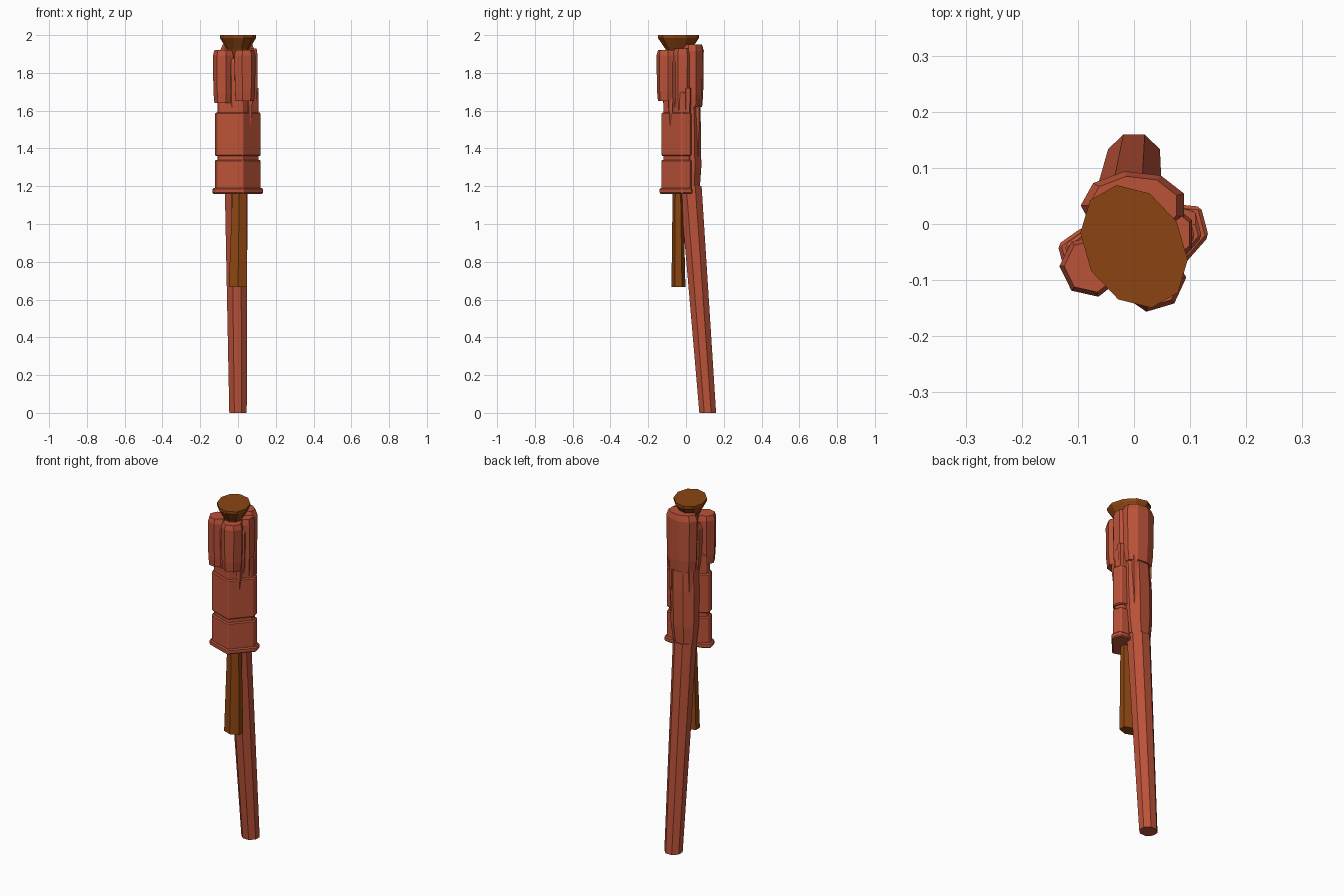
import bpy, bmesh
from math import cos, sin, pi
from mathutils import Matrix, Vector

cube = bpy.data.objects.get("Cube")
if cube:
    bpy.data.objects.remove(cube, do_unlink=True)


def material(name, rgb):
    mat = bpy.data.materials.new(name)
    mat.use_nodes = True
    mat.diffuse_color = (*rgb, 1)
    shader = next(node for node in mat.node_tree.nodes if node.type == 'BSDF_PRINCIPLED')
    shader.inputs["Base Color"].default_value = mat.diffuse_color
    return mat


red_wood = material("red_wood", (0.5, 0.085, 0.04))
brown_wood = material("brown_wood", (0.26, 0.06, 0.006))


def ellipse(sides, width, depth, turn=0.0):
    """Flat outline with the given half width and half depth."""
    angles = [2 * pi * (i + 0.5) / sides for i in range(sides)]
    points = [Vector((width * cos(a), depth * sin(a), 0)) for a in angles]
    return [Matrix.Rotation(turn, 3, 'Z') @ p for p in points]


def loft(name, mat, outline, foot, head, profile):
    """Solid swept from foot to head; profile lists (fraction of the way, scale)."""
    foot, head = Vector(foot), Vector(head)
    bm = bmesh.new()
    loops = []
    for fraction, scale in profile:
        middle = foot.lerp(head, fraction)
        loops.append([bm.verts.new(middle + p * scale) for p in outline])
    for low, high in zip(loops, loops[1:]):
        for i in range(len(outline)):
            bm.faces.new((low[i - 1], low[i], high[i], high[i - 1]))
    bm.faces.new(loops[0])
    bm.faces.new(loops[-1])
    bmesh.ops.recalc_face_normals(bm, faces=bm.faces)
    mesh = bpy.data.meshes.new(name)
    bm.to_mesh(mesh)
    bm.free()
    mesh.materials.append(mat)
    obj = bpy.data.objects.new(name, mesh)
    bpy.context.collection.objects.link(obj)
    return obj


# Long leaning pole and the swollen part of it behind the sleeve
pole_top = (-0.01, 0.025, 1.2)
loft("back_pole", red_wood, ellipse(8, 0.05, 0.048), (0, 0.115, 0), pole_top,
     [(0, 1), (1, 1.3)])
loft("pole_swelling", red_wood, ellipse(8, 0.085, 0.066), pole_top, (0, 0.015, 1.7),
     [(0, 0.8), (0.2, 0.95), (0.6, 1), (1, 0.92)])

# Thin straight stick under the sleeve
loft("lower_stick", brown_wood, ellipse(6, 0.056, 0.037), (0, -0.04, 0.667),
     (0.01, -0.044, 1.4), [(0, 1), (1, 0.65)])

# Angular sleeve: half an outline, mirrored, then turned
half = [(0, -0.1), (0.12, -0.02), (0.12, 0.03), (0.08, 0.045)]
corners = half + [(-x, y) for x, y in reversed(half[1:])]
sleeve_turn = Matrix.Rotation(0.26, 3, 'Z')
sleeve = [sleeve_turn @ Vector((x, y, 0)) for x, y in corners]


def sleeve_band(name, bottom, top, scale):
    """One ring of the sleeve with softened rims."""
    band = loft(name, red_wood, sleeve, (0, -0.035, bottom), (0, -0.035, top),
                [(0, scale), (1, scale)])
    bevel = band.modifiers.new("rims", 'BEVEL')
    bevel.width = 0.006
    bevel.segments = 1


sleeve_band("sleeve_flange", 1.16, 1.19, 1.1)
sleeve_band("sleeve_lower_band", 1.18, 1.34, 1)
sleeve_band("sleeve_upper_band", 1.36, 1.59, 1)
sleeve_band("sleeve_inner", 1.2, 1.7, 0.9)


def shard(name, sides, width, depth, middle, bottom, top, turn=0.0):
    """Chunk of split wood, a little narrower below, with a chamfered top."""
    loft(name, red_wood, ellipse(sides, width, depth, turn), (*middle, bottom),
         (*middle, top), [(0, 0.86), (0.2, 0.95), (0.9, 1), (1, 0.85)])


# Split shards that form the head
shard("head_core", 8, 0.095, 0.09, (0, -0.03), 1.6, 1.88)
shard("back_shard", 9, 0.095, 0.062, (0, 0.033), 1.62, 1.95)
shard("right_shard", 7, 0.057, 0.056, (-0.076, -0.075), 1.64, 1.92)
shard("front_shard", 7, 0.06, 0.056, (0.034, -0.1), 1.65, 1.92, turn=0.5)
shard("left_shard", 6, 0.036, 0.05, (0.072, -0.018), 1.6, 1.93)

# Narrow splinters running down from the head
splinters = {"front_splinter": (0.062, -0.08, 1.5), "left_splinter": (0.095, 0.01, 1.48),
             "back_splinter": (0.045, 0.06, 1.36), "rear_splinter": (-0.06, 0.045, 1.3)}
for name, (x, y, bottom) in splinters.items():
    loft(name, red_wood, ellipse(5, 0.018, 0.018), (x, y, bottom), (x, y, 1.72),
         [(0, 0.3), (0.5, 0.9), (1, 1)])

# Flared plug on top
loft("top_plug", brown_wood, ellipse(10, 0.116, 0.088, turn=-1.05), (0, -0.04, 1.85),
     (0, -0.04, 2), [(0, 0.55), (0.5, 0.62), (0.9, 1), (1, 1)])
